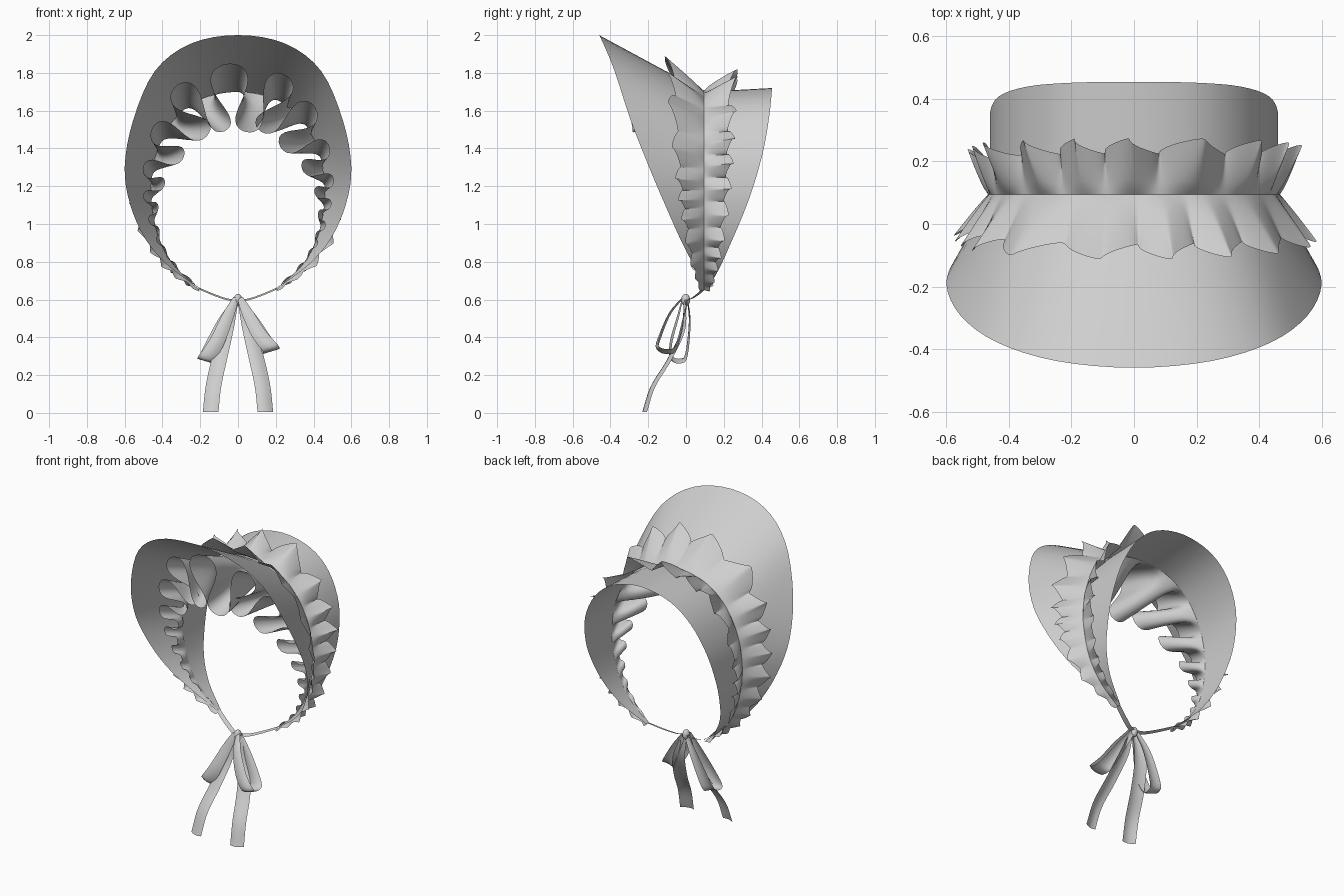
import bpy, math
from mathutils import Vector

if "Cube" in bpy.data.objects:
    bpy.data.objects.remove(bpy.data.objects["Cube"])

fabric = bpy.data.materials.new("grey_fabric")
fabric.diffuse_color = (0.62, 0.62, 0.62, 1)
fabric.use_nodes = True
fabric.node_tree.nodes["Principled BSDF"].inputs["Base Color"].default_value = fabric.diffuse_color

# Half outline from crown to chin: brim x, y, z | seam x, z | back edge y
ROWS = [(0, -.46, 2.0, 0, 1.70, .455), (.25, -.438, 1.955, .2, 1.66, .452),
        (.44, -.378, 1.81, .34, 1.55, .44), (.555, -.293, 1.55, .43, 1.38, .41),
        (.60, -.195, 1.30, .46, 1.20, .36), (.57, -.11, 1.10, .45, 1.05, .305),
        (.49, -.03, .92, .41, .90, .24), (.37, .04, .78, .33, .77, .18),
        (.20, .09, .655, .20, .655, .115)]
END = len(ROWS) - 1


def spline(pts, t):
    """Smooth curve through pts; t runs from 0 to len(pts) - 1."""
    i = min(int(t), len(pts) - 2)
    f = t - i
    b, c = pts[i], pts[i + 1]
    a = pts[i - 1] if i else b * 2 - c
    d = pts[i + 2] if i + 2 < len(pts) else c * 2 - b
    return (b * 2 + (c - a) * f + (a * 2 - b * 5 + c * 4 - d) * f * f
            + (b * 3 - a - c * 3 + d) * f ** 3) / 2


def both_sides(pts):
    return [Vector((-p.x, p.y, p.z)) for p in pts[:0:-1]] + pts


BRIM = both_sides([Vector((r[0], r[1], r[2])) for r in ROWS])
SEAM = both_sides([Vector((r[3], .095, r[4])) for r in ROWS])
BACK = both_sides([Vector((r[3], r[5], r[4] + .02 * (1 - i / END))) for i, r in enumerate(ROWS)])


def at(curve, u):
    return spline(curve, max(0, min(2 * END, u + END)))


def frame(u):
    """Tangent and outward direction along the seam."""
    t = (at(SEAM, u + .05) - at(SEAM, u - .05)).normalized()
    return t, Vector((-t.z, 0, t.x))


def sheet(name, func, nu, nv):
    """Grid surface from func(a, b), with a and b in 0..1."""
    verts = [func(i / nu, j / nv) for i in range(nu + 1) for j in range(nv + 1)]
    w = nv + 1
    faces = [(i * w + j, i * w + j + 1, (i + 1) * w + j + 1, (i + 1) * w + j)
             for i in range(nu) for j in range(nv)]
    me = bpy.data.meshes.new(name)
    me.from_pydata(verts, [], faces)
    me.materials.append(fabric)
    me.shade_smooth()
    ob = bpy.data.objects.new(name, me)
    bpy.context.collection.objects.link(ob)
    return ob


def along(a):
    return (2 * a - 1) * END


# Brim flaring forward and crown band reaching back
sheet("brim", lambda a, b: at(SEAM, along(a)).lerp(at(BRIM, along(a)), b), 64, 6)
sheet("crown_band", lambda a, b: at(SEAM, along(a)).lerp(at(BACK, along(a)), b), 64, 6)


# Gathered outer frills, one leaning forward and one back
def outer_frill(side):
    def func(a, b):
        u = along(a)
        t, n = frame(u)
        k = abs(u) / END
        size = 1 - .9 * k ** 1.6 if side < 0 else 1 - .8 * k ** 2.2
        ph = 2 * math.pi * (1.05 * u + .035 * u * abs(u)) + 1.2 * math.sin(1.7 * u + side) + side
        wave = .5 + .5 * math.sin(ph)
        brim = at(BRIM, u) - at(SEAM, u)
        reach = ((.185 if side < 0 else .155) + .024 * math.sin(ph + .5)) * size * b
        # the forward frill rides over the slope of the brim
        slope = reach / max(.02, abs(brim.y)) if side < 0 else 0
        lift = max(0, brim.dot(n)) * min(1, slope)
        high = (.115 if side > 0 else .075) * (1 - .85 * k)
        lift += .006 + b ** .8 * high * (.15 + wave * (.85 + .15 * math.sin(2.3 * u)))
        return (at(SEAM, u) + n * lift + Vector((0, side * reach, 0))
                + t * (.014 * size * b * math.sin(2 * ph)))
    return func


sheet("outer_frill_front", outer_frill(-1), 420, 8)
sheet("outer_frill_back", outer_frill(1), 420, 8)


# Deep fluted frill lining the inside of the brim
DEPTH = [Vector((d, 0, 0)) for d in (.37, .35, .31, .24, .14, .07, .03, .015, .005)]


def inner_frill(a, b):
    u = along(a)
    t, n = frame(u)
    s = abs(u + .25)
    ph = 2 * math.pi * (.54 * s + .085 * s * s) * (1 if u > -.25 else -1)
    depth = spline(DEPTH, abs(u)).x
    wave = .5 - .5 * math.cos(ph)
    k = abs(u) / END
    p = at(SEAM, u).lerp(at(BRIM, u), b * (.71 - .3 * k))
    p -= n * (.001 + b ** .8 * (.06 * (1 - k) + depth * wave))
    return p + t * (.14 * depth * b * math.sin(2 * ph))


sheet("inner_frill", inner_frill, 420, 10)


# Ribbons: centre path, width at each point, and width direction
def ribbon(name, path, widths, across, cup=.012):
    pts = [Vector(p) for p in path]
    wid = [Vector((w, 0, 0)) for w in widths]
    across = Vector(across).normalized()

    def func(a, b):
        t = a * (len(pts) - 1)
        s = 2 * b - 1
        w = spline(wid, t).x
        return spline(pts, t) + across * (s * w / 2) + Vector((0, cup * w / .08 * s * s, 0))
    sheet(name, func, 32, 4)


for sx, side in ((-1, "left"), (1, "right")):
    ribbon("chin_tie_" + side,
           [(sx * .21, .10, .66), (sx * .12, .055, .622), (sx * .05, .02, .60), (0, 0, .60)],
           [.03, .032, .03, .03], (0, .9, .3), 0)
    ribbon("tail_" + side,
           [(sx * .012, -.01, .60), (sx * .06, -.025, .44), (sx * .10, -.10, .28),
            (sx * .13, -.185, .14), (sx * .145, -.23, .004)],
           [.03, .075, .085, .085, .085], (1, sx * .25, 0))

ribbon("bow_loop_left",
       [(-.01, -.02, .61), (-.05, -.045, .52), (-.11, -.085, .38), (-.165, -.085, .29),
        (-.17, -.04, .275), (-.155, -.005, .31), (-.08, .015, .48), (-.01, .005, .60)],
       [.03, .06, .08, .09, .09, .085, .06, .03], (1, 0, -.3))
ribbon("bow_loop_right",
       [(.01, -.02, .61), (.05, -.09, .53), (.11, -.14, .42), (.17, -.16, .345),
        (.175, -.11, .325), (.16, -.06, .35), (.08, -.02, .49), (.01, .005, .60)],
       [.03, .06, .08, .09, .09, .085, .06, .03], (1, 0, .3))

# Knot joining ties, loops and tails
bpy.ops.mesh.primitive_uv_sphere_add(segments=16, ring_count=10, radius=1, location=(0, -.002, .598))
knot = bpy.context.object
knot.name = "knot"
knot.scale = (.022, .024, .032)
knot.data.materials.append(fabric)
knot.data.shade_smooth()
